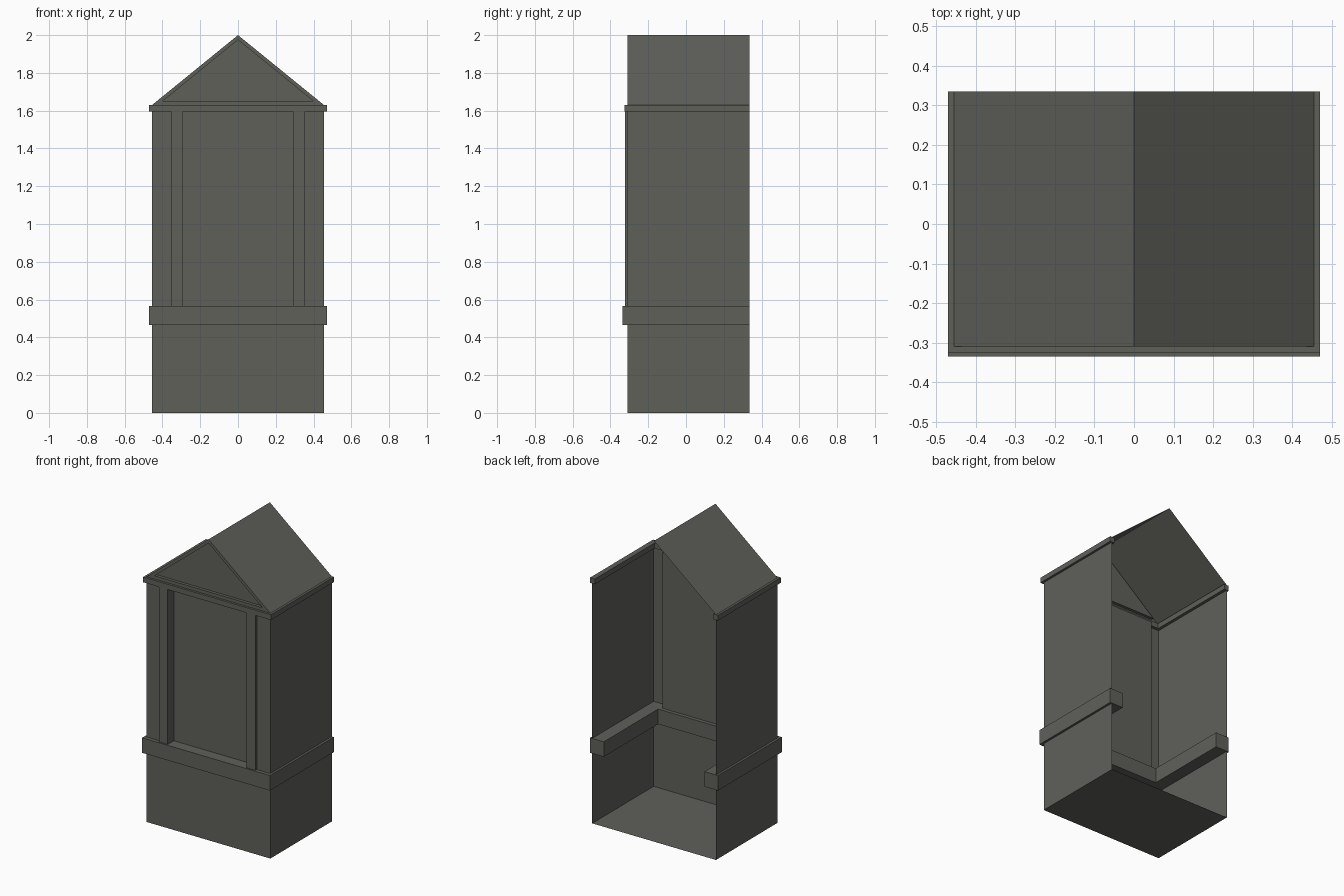
import bpy

if "Cube" in bpy.data.objects:
    bpy.data.objects.remove(bpy.data.objects["Cube"])

stone = bpy.data.materials.new("dark_grey")
stone.diffuse_color = (0.115, 0.117, 0.102, 1)
stone.use_nodes = True
stone.node_tree.nodes["Principled BSDF"].inputs["Base Color"].default_value = stone.diffuse_color

W, F, B = 0.455, -0.31, 0.335      # half width, front and back of the walls
EAVE, RIDGE = 1.63, 2.0


def mesh(name, verts, faces):
    me = bpy.data.meshes.new(name)
    me.from_pydata(verts, [], faces)
    me.materials.append(stone)
    ob = bpy.data.objects.new(name, me)
    bpy.context.collection.objects.link(ob)
    return ob


def prism(name, pts, a, b, axis):
    """Extrude a closed profile along y (points are x,z) or z (points are x,y)."""
    put = (lambda p, t: (p[0], t, p[1])) if axis == "y" else (lambda p, t: (p[0], p[1], t))
    n = len(pts)
    verts = [put(p, a) for p in pts] + [put(p, b) for p in pts]
    faces = [(i, (i + 1) % n, n + (i + 1) % n, n + i) for i in range(n)]
    faces += [tuple(range(n))[::-1], tuple(range(n, 2 * n))]
    if axis == "y":
        faces = [f[::-1] for f in faces]
    return mesh(name, verts, faces)


def front_panel(name, x0, x1, y, z0, z1):
    return mesh(name, [(x0, y, z0), (x1, y, z0), (x1, y, z1), (x0, y, z1)], [(0, 1, 2, 3)])


def u_band(name, half, front, width, z0, z1):
    """Moulding running round the front and both sides, open at the back."""
    i, j = half - width, front + width
    pts = [(-half, B), (-half, front), (half, front), (half, B),
           (i, B), (i, j), (-i, j), (-i, B)]
    return prism(name, pts, z0, z1, "z")


# Thin shell: floor, side walls, lower front wall
mesh("floor", [(-W, F, 0), (-W, B, 0), (W, B, 0), (W, F, 0)], [(0, 1, 2, 3)])
front_panel("lower_front_wall", -W, W, F, 0, 0.47)
mesh("right_wall", [(W, F, 0), (W, B, 0), (W, B, EAVE), (W, F, EAVE)], [(0, 1, 2, 3)])
mesh("left_wall", [(-W, F, 0), (-W, B, 0), (-W, B, EAVE), (-W, F, EAVE)], [(3, 2, 1, 0)])

# Mouldings
u_band("sill_band", 0.47, -0.335, 0.1, 0.465, 0.565)
u_band("cornice", 0.47, -0.325, 0.035, 1.595, EAVE)

# Window: side strips, projecting posts and recessed panel
for side, s in (("left", -1), ("right", 1)):
    a, b = sorted((s * 0.355, s * W))
    front_panel(side + "_wall_strip", a, b, F, 0.56, 1.6)
    a, b = sorted((s * 0.29, s * 0.355))
    prism(side + "_window_post", [(a, -0.324), (b, -0.324), (b, -0.26), (a, -0.26)],
          0.56, 1.6, "z")
front_panel("window_panel", -0.355, 0.355, -0.26, 0.55, 1.6)
mesh("window_head", [(-0.355, F, 1.597), (0.355, F, 1.597),
                     (0.355, -0.26, 1.597), (-0.355, -0.26, 1.597)], [(3, 2, 1, 0)])

# Roof slopes
mesh("roof", [(-W, F, EAVE), (0, F, RIDGE), (W, F, EAVE),
              (-W, B, EAVE), (0, B, RIDGE), (W, B, EAVE)], [(0, 1, 4, 3), (1, 2, 5, 4)])

# Gable: flush trim around a slightly recessed triangle
outer = [(-W, EAVE), (W, EAVE), (0, RIDGE)]
inner = [(-0.397, 1.652), (0.397, 1.652), (0, 1.975)]
R = F + 0.02
verts = [(x, F, z) for x, z in outer] + [(x, F, z) for x, z in inner] + [(x, R, z) for x, z in inner]
faces = [(6, 7, 8)]
for k in range(3):
    n = (k + 1) % 3
    faces += [(k, n, 3 + n, 3 + k), (3 + k, 3 + n, 6 + n, 6 + k)]
mesh("gable", verts, faces)
